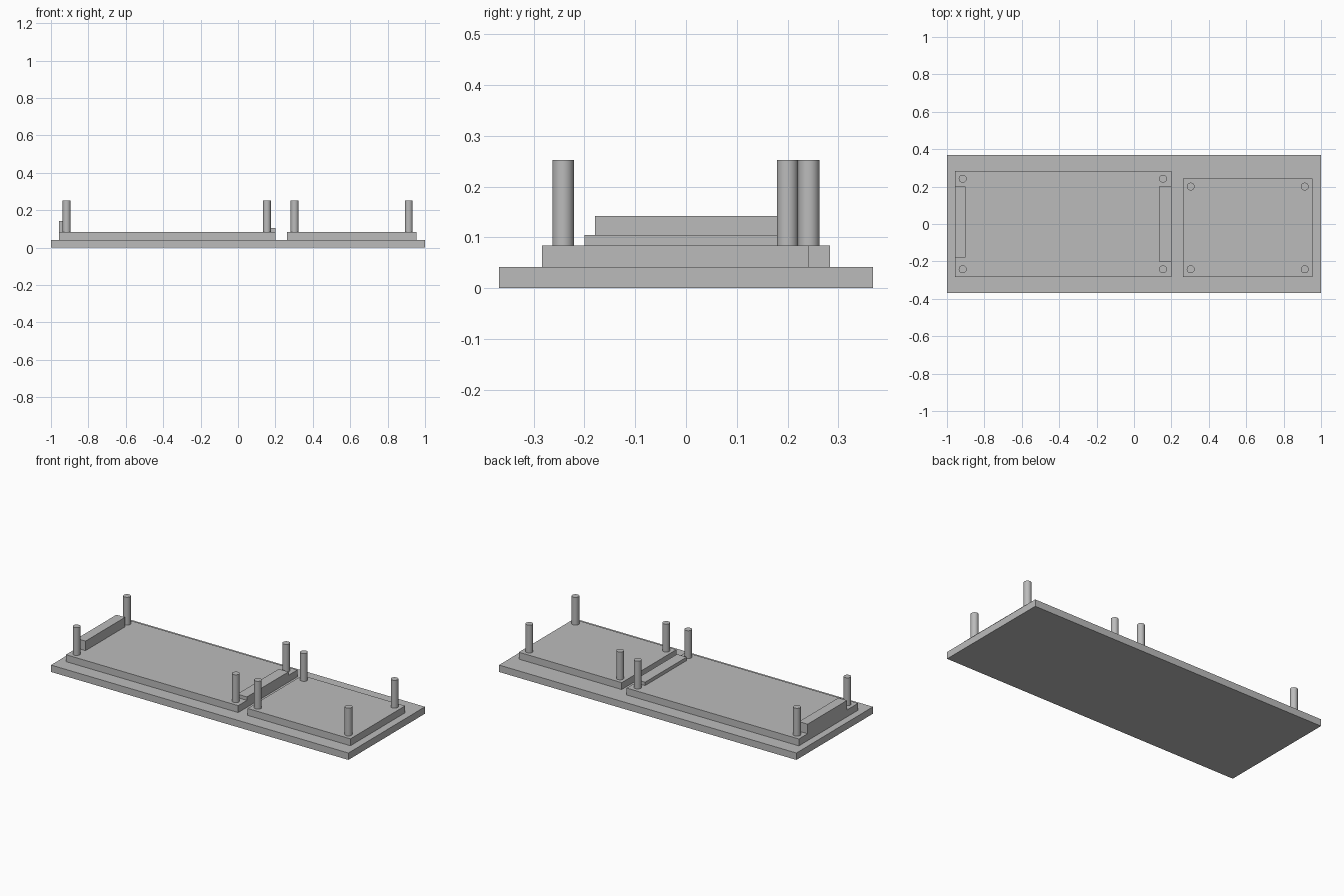
import bpy
import math

cube = bpy.data.objects.get("Cube")
if cube:
    bpy.data.objects.remove(cube, do_unlink=True)

grey = bpy.data.materials.new("plain grey")
grey.use_nodes = True
colour = (0.5, 0.5, 0.5, 1)
grey.diffuse_color = colour
grey.node_tree.nodes["Principled BSDF"].inputs["Base Color"].default_value = colour


def box(name, x, y, z):
    """Box spanning the given (low, high) ranges."""
    spans = (x, y, z)
    bpy.ops.mesh.primitive_cube_add(size=1, location=[(a + b) / 2 for a, b in spans])
    ob = bpy.context.object
    ob.name = name
    ob.scale = [b - a for a, b in spans]
    bpy.ops.object.transform_apply(location=False, rotation=False, scale=True)
    ob.data.materials.append(grey)


def posts(name, xs, ys):
    """Round post at every corner of a board."""
    for x in xs:
        for y in ys:
            bpy.ops.mesh.primitive_cylinder_add(
                vertices=48, radius=0.021, depth=POST_TOP - BOARD_TOP,
                location=(x, y, (POST_TOP + BOARD_TOP) / 2))
            ob = bpy.context.object
            ob.name = name
            ob.data.materials.append(grey)
            bpy.ops.object.shade_smooth_by_angle(angle=math.radians(40))


BASE_TOP, BOARD_TOP, POST_TOP = 0.042, 0.084, 0.253

# Base plate and the two boards on it
box("base_plate", (-1, 1), (-0.368, 0.368), (0, BASE_TOP))
box("large_board", (-0.958, 0.2), (-0.284, 0.284), (BASE_TOP, BOARD_TOP))
box("small_board", (0.263, 0.955), (-0.284, 0.242), (BASE_TOP, BOARD_TOP))

# Connector strips at the ends of the large board
box("tall_strip", (-0.958, -0.9), (-0.179, 0.2), (BOARD_TOP, 0.142))
box("low_strip", (0.135, 0.2), (-0.2, 0.2), (BOARD_TOP, 0.105))

# Mounting posts
posts("large_board_post", (-0.916, 0.155), (-0.242, 0.242))
posts("small_board_post", (0.303, 0.913), (-0.242, 0.2))
